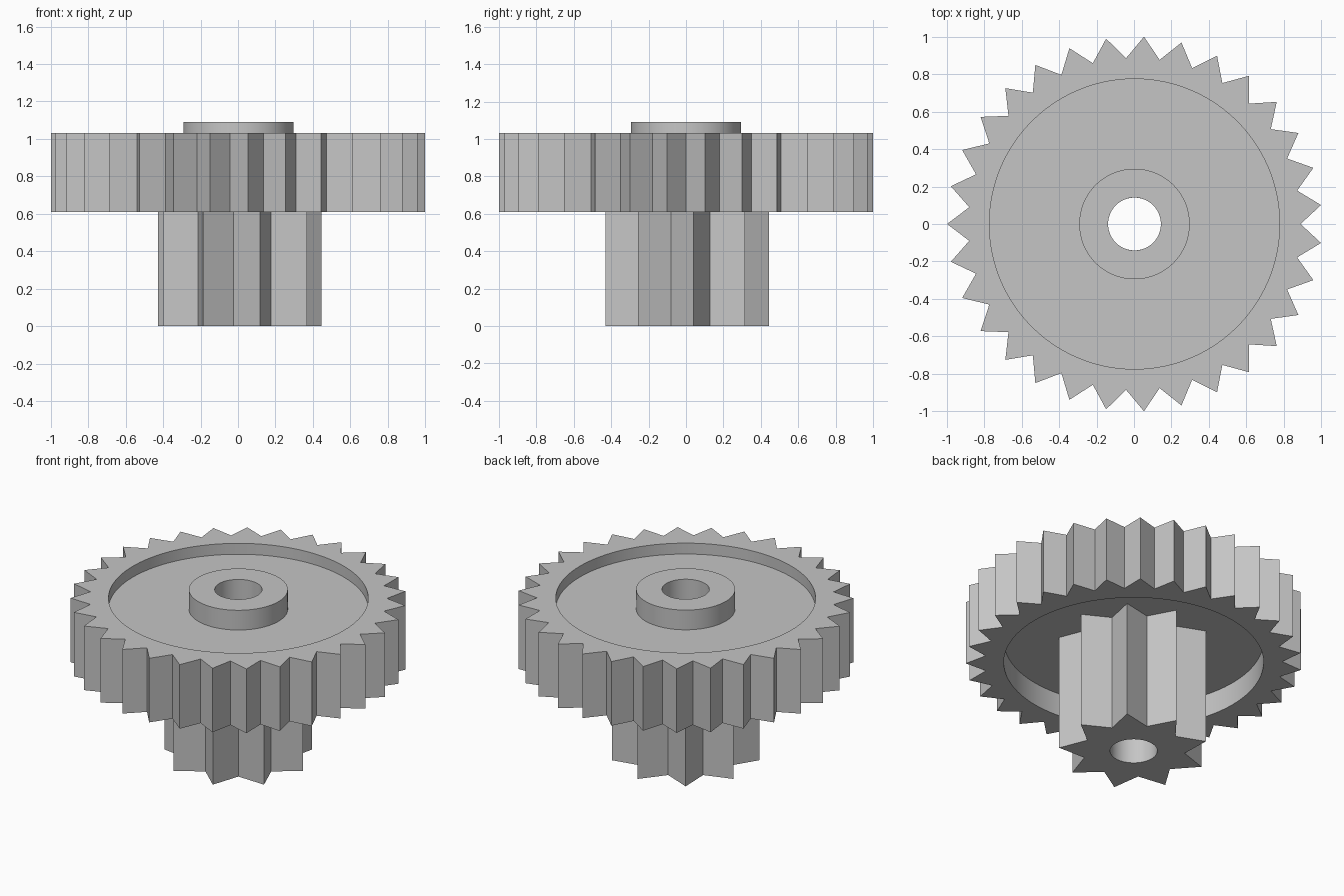
import bpy
import bmesh
from math import cos, sin, pi, radians
from mathutils import Vector

CENTRE_X = 0.0026
BORE = 0.141

cube = bpy.data.objects.get("Cube")
if cube:
    bpy.data.objects.remove(cube, do_unlink=True)

grey = bpy.data.materials.new("plain_grey")
grey.use_nodes = True
colour = (0.56, 0.56, 0.56, 1)
grey.diffuse_color = colour
grey.node_tree.nodes["Principled BSDF"].inputs["Base Color"].default_value = colour


def polar(radius, angle):
    return Vector((radius * cos(angle), radius * sin(angle), 0))


def toothed_outline(teeth, tip, root, phase, split):
    """Pointed teeth with straight flanks, each flank cut into split pieces."""
    corners = [polar(root if i % 2 else tip, phase + pi * i / teeth)
               for i in range(2 * teeth)]
    return [a.lerp(b, s / split)
            for a, b in zip(corners, corners[1:] + corners[:1])
            for s in range(split)]


def ring_solid(name, outline, phase, profile):
    """Bridge a closed chain of rings; radius None means the toothed outline."""
    bm = bmesh.new()
    n = len(outline)
    rings = []
    for radius, z in profile:
        points = outline if radius is None else [
            polar(radius, phase + 2 * pi * i / n) for i in range(n)]
        rings.append([bm.verts.new((p.x, p.y, z)) for p in points])
    for a, b in zip(rings, rings[1:] + rings[:1]):
        for i in range(n):
            j = (i + 1) % n
            bm.faces.new((a[i], a[j], b[j], b[i]))
    bmesh.ops.recalc_face_normals(bm, faces=bm.faces[:])
    mesh = bpy.data.meshes.new(name)
    bm.to_mesh(mesh)
    bm.free()
    mesh.materials.append(grey)
    obj = bpy.data.objects.new(name, mesh)
    obj.location.x = CENTRE_X
    bpy.context.collection.objects.link(obj)
    bpy.ops.object.select_all(action="DESELECT")
    obj.select_set(True)
    bpy.context.view_layer.objects.active = obj
    bpy.ops.object.shade_smooth_by_angle(angle=radians(15))
    return obj


# Large wheel: toothed rim, thin web recessed on both sides, raised hub
RIM, HUB = 0.775, 0.295
BOTTOM, TOP, WEB_LOW, WEB_HIGH, HUB_TOP = 0.61, 1.032, 0.76, 0.96, 1.09
wheel_teeth = toothed_outline(31, 1.0013, 0.887, pi, 2)
ring_solid("large_gear_wheel", wheel_teeth, pi, [
    (None, BOTTOM), (None, TOP), (RIM, TOP), (RIM, WEB_HIGH),
    (HUB, WEB_HIGH), (HUB, HUB_TOP), (BORE, HUB_TOP),
    (BORE, WEB_LOW), (RIM, WEB_LOW), (RIM, BOTTOM)])

# Small pinion below the web
turn = radians(5)
pinion_teeth = toothed_outline(9, 0.446, 0.305, turn, 4)
ring_solid("small_pinion", pinion_teeth, turn, [
    (None, 0), (None, WEB_LOW), (BORE, WEB_LOW), (BORE, 0)])
